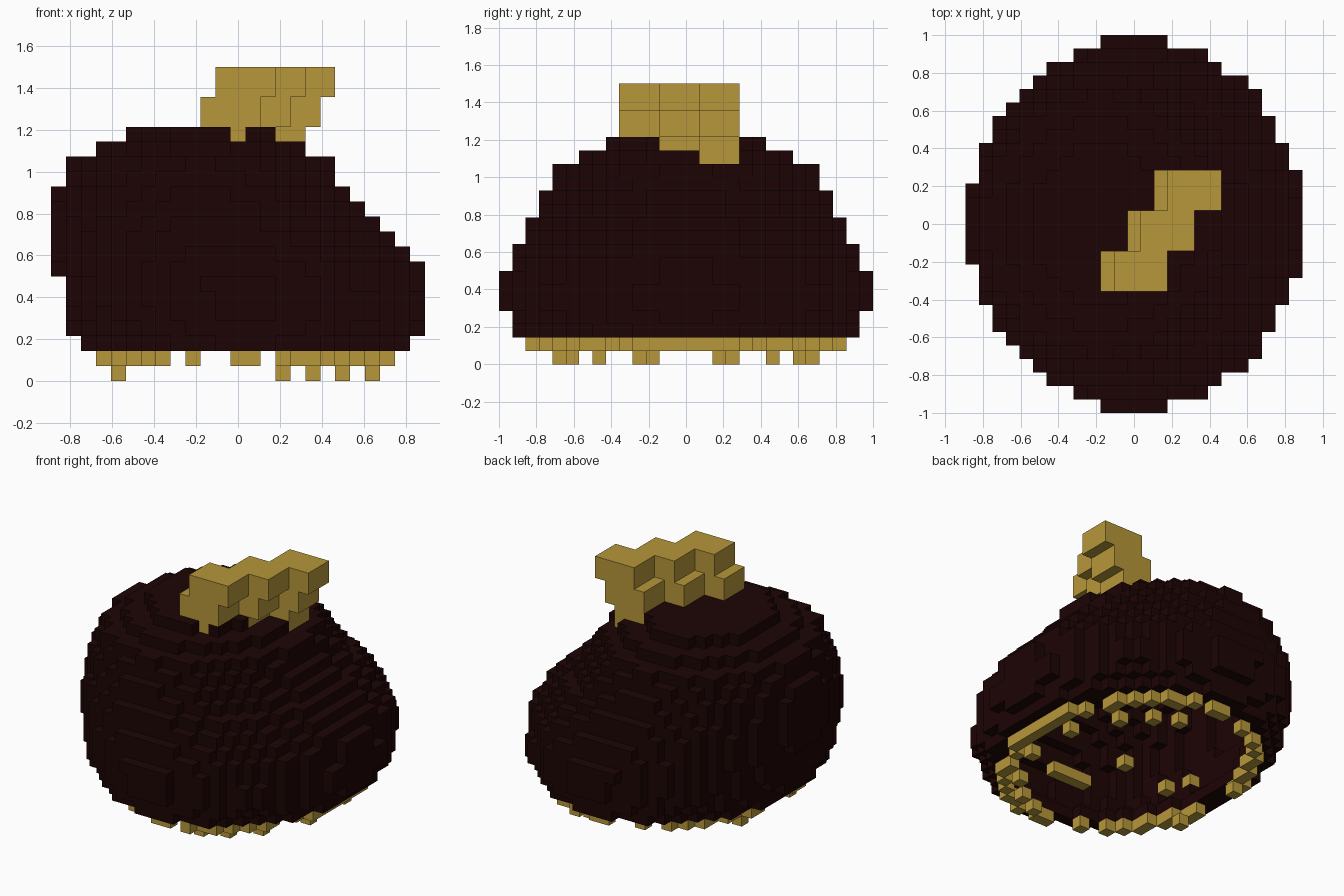
import bpy

if "Cube" in bpy.data.objects:
    bpy.data.objects.remove(bpy.data.objects["Cube"])

U = 1 / 14  # edge length of one block


def material(name, rgb):
    m = bpy.data.materials.new(name)
    m.diffuse_color = (*rgb, 1)
    m.use_nodes = True
    m.node_tree.nodes["Principled BSDF"].inputs["Base Color"].default_value = m.diffuse_color
    return m


dark = material("dark brown", (0.012, 0.0012, 0.0012))
gold = material("straw gold", (0.47, 0.31, 0.042))

# Six directions with the corner offsets of the matching cube face
SIDES = {
    (1, 0, 0): [(1, 0, 0), (1, 1, 0), (1, 1, 1), (1, 0, 1)],
    (-1, 0, 0): [(0, 0, 0), (0, 0, 1), (0, 1, 1), (0, 1, 0)],
    (0, 1, 0): [(0, 1, 0), (0, 1, 1), (1, 1, 1), (1, 1, 0)],
    (0, -1, 0): [(0, 0, 0), (1, 0, 0), (1, 0, 1), (0, 0, 1)],
    (0, 0, 1): [(0, 0, 1), (1, 0, 1), (1, 1, 1), (0, 1, 1)],
    (0, 0, -1): [(0, 0, 0), (0, 1, 0), (1, 1, 0), (1, 0, 0)],
}


def neighbours(c):
    return [(c[0] + d[0], c[1] + d[1], c[2] + d[2]) for d in SIDES]


def blocks(name, cells, mat):
    """Make one mesh from the exposed faces of a set of blocks."""
    index, faces = {}, []
    for c in sorted(cells):
        for d, corners in SIDES.items():
            if (c[0] + d[0], c[1] + d[1], c[2] + d[2]) in cells:
                continue
            faces.append([index.setdefault((c[0] + o[0], c[1] + o[1], c[2] + o[2]), len(index))
                          for o in corners])
    me = bpy.data.meshes.new(name)
    me.from_pydata([((x - 0.5) * U, y * U, z * U) for x, y, z in index], [], faces)
    me.materials.append(mat)
    ob = bpy.data.objects.new(name, me)
    bpy.context.collection.objects.link(ob)
    return ob


def slab(k, left, right, depth):
    """Elliptical layer of blocks at height k."""
    mid, a = (left + right) / 2, (right - left) / 2
    return {(i, j, k) for i in range(-13, 14) for j in range(-14, 14)
            if ((i - mid) / a) ** 2 + ((j + 0.5) / depth) ** 2 <= 1}


# Body layers from bottom to top: left edge, right edge, half depth
LEFT = [10.6, 11.2, 11.5, 11.8, 11.95, 12.15, 12.3, 12.45, 12.45, 12.3, 12.1, 11.8, 11.3, 9.5, 7.5]
RIGHT = [11.6, 12.2, 12.4, 12.4, 12.15, 12.1, 11.5, 10.5, 9.5, 8.5, 7.5, 6.9, 6.2, 4.5, 2.5]
DEPTH = [12.75, 13.3, 13.65, 13.75, 13.75, 13.4, 13, 12.4, 11.9, 11.3, 10.8, 10.2, 9.6, 8, 6]
solid = set()
for n, (l, r, d) in enumerate(zip(LEFT, RIGHT, DEPTH)):
    solid |= slab(n + 2, -l, r, d)

# Hollow inside, open underneath
cavity = {c for c in solid
          if all(n in solid or n[2] < 2 for n in neighbours(c))}
# the rim layer stays open only above the fringe opening
rim = slab(1, -9.5, 10.5, 12)
inner_rim = {c for c in rim if all(n in rim or n[2] != 1 for n in neighbours(c))}
cavity = {c for c in cavity if c[2] > 2 or (c[0], c[1], 1) in inner_rim}

# Leaning crest: three staggered pieces, each of three stepped tiers
crest = set()
for piece in range(3):
    for tier in range(3):
        x0 = -3 + 2 * piece + tier
        crest |= {(x, -5 + 3 * piece + y, 15 + 2 * tier + z)
                  for x in range(x0 + (tier == 0), x0 + 4) for y in range(3) for z in range(2)}
solid.add((1, -5, 16))

# Ragged fringe below the rim
keep = set(range(-9, -4)) | {-3, 0, 1} | set(range(3, 11))
fringe = {c for c in rim - inner_rim if c[0] in keep}
fringe -= {c for c in fringe if c[0] == -9 and -2 <= c[1] <= 1}
fringe -= {c for c in fringe if c[0] > 7 and c[1] in (5, -6)}
for x, y in [(3, 9), (5, 8), (7, 6), (9, 2), (-8, 3)]:
    fringe |= {(x, y, 0), (x, -1 - y, 0)}

# Flecks on the inner wall
flecks = set()
for x, y, z in [(-9, 6, 5), (-10, 4, 5), (-7, 10, 5), (-7, 9, 8)] + [(x, 11, 6) for x in range(-4, 0)]:
    flecks |= {(x, y, z), (x, -1 - y, z)}
flecks &= cavity

blocks("body_shell", solid - cavity - crest, dark)
blocks("crest", crest - cavity, gold)
blocks("fringe", fringe, gold)
blocks("inner_flecks", flecks, gold)
